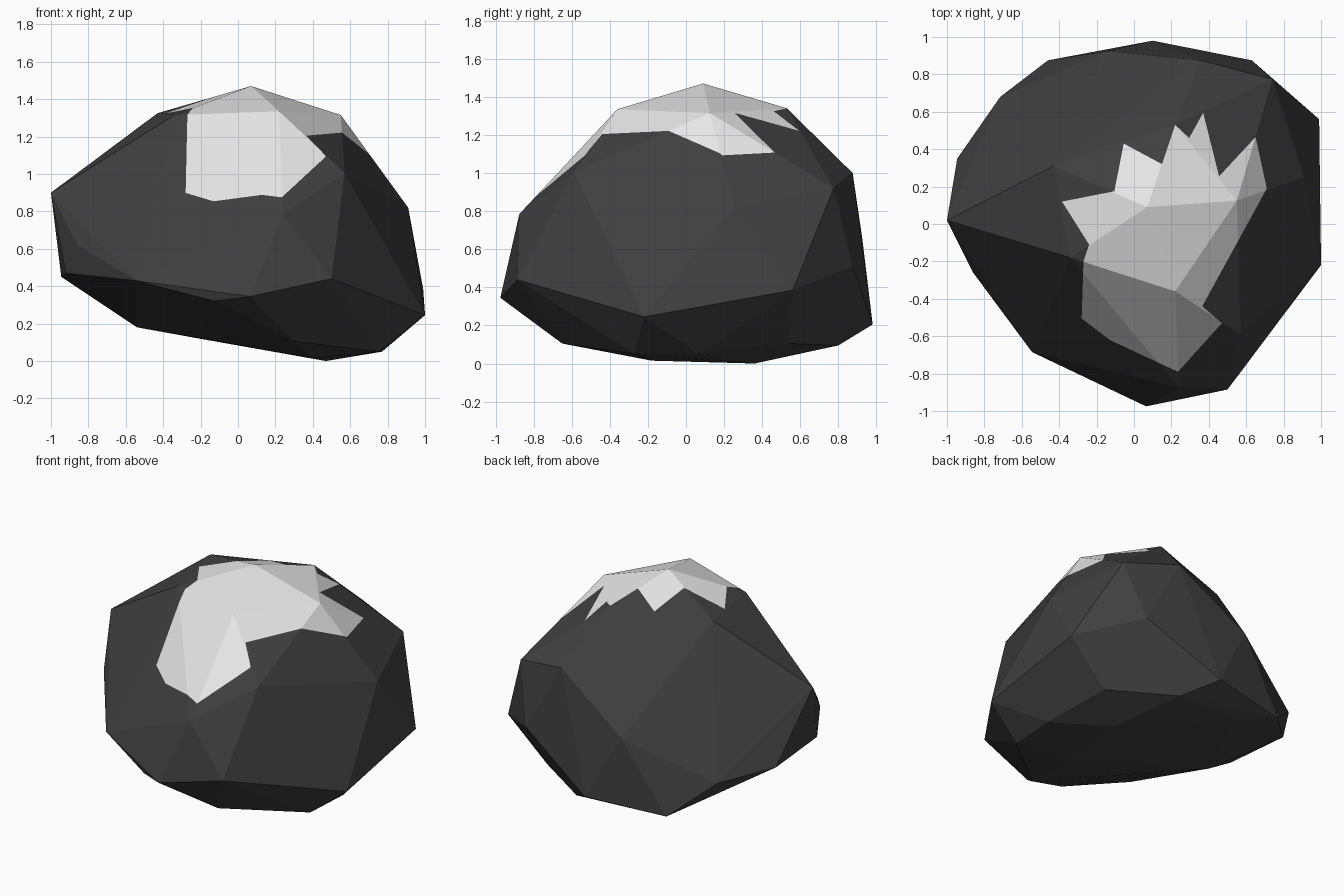
import bpy, bmesh
from mathutils import Vector

if "Cube" in bpy.data.objects:
    bpy.data.objects.remove(bpy.data.objects["Cube"])

# Corner points of the boulder, ring by ring; the convex hull makes the facets
CROWN = [(.07, .09, 1.47), (.22, -.36, 1.335), (-.43, .31, 1.325),
         (-.34, -.18, 1.315), (.55, .125, 1.315), (.22, .53, 1.34)]
SHOULDER = [(.57, -.59, 1.005), (.24, -.875, .785), (-1, .02, .9),
            (.91, .25, .82), (.74, .775, .92), (.355, .875, 1.0),
            (-.145, .925, .66), (-.86, -.26, .62), (-.235, -.72, .535)]
BELT = [(.065, -.975, .345), (.5, -.885, .44), (-.945, .35, .45),
        (-.92, -.14, .47), (-.545, -.685, .43), (1, -.22, .245),
        (.99, .56, .385), (.63, .875, .51), (.1, .98, .205),
        (-.715, .68, .4), (-.46, .875, .175), (-.125, -.865, .32)]
BASE = [(.3, -.65, .105), (.75, -.27, .05), (.77, .065, .05), (.47, .36, 0),
        (.7, .54, .105), (.29, .8, .095), (-.18, .77, .115),
        (-.54, .1, .18), (.4, -.18, .015)]

# Jagged edge of the snow, seen from above
SNOW = [(-.385, .12), (-.105, .175), (-.055, .43), (.15, .32), (.22, .53),
        (.295, .46), (.37, .595), (.455, .255), (.65, .465), (.71, .19),
        (.365, -.44), (.47, -.53), (.235, -.79), (-.13, -.62), (-.28, -.505),
        (-.27, -.2), (-.24, -.11)]


def material(name, rgb):
    m = bpy.data.materials.new(name)
    m.diffuse_color = (*rgb, 1)
    m.use_nodes = True
    m.node_tree.nodes["Principled BSDF"].inputs["Base Color"].default_value = m.diffuse_color
    return m


def in_snow(p):
    inside = False
    for (x1, y1), (x2, y2) in zip(SNOW, SNOW[1:] + SNOW[:1]):
        if (y1 > p.y) != (y2 > p.y) and p.x < x1 + (p.y - y1) * (x2 - x1) / (y2 - y1):
            inside = not inside
    return inside


# Boulder body
bm = bmesh.new()
for p in CROWN + SHOULDER + BELT + BASE:
    bm.verts.new(p)
hull = bmesh.ops.convex_hull(bm, input=bm.verts[:])
loose = [v for v in bm.verts if not v.link_faces]
bmesh.ops.delete(bm, geom=loose, context='VERTS')
bmesh.ops.recalc_face_normals(bm, faces=bm.faces[:])

# Cut the snow outline straight down into the upward faces
for a, b in zip(SNOW, SNOW[1:] + SNOW[:1]):
    bm.normal_update()
    faces = [f for f in bm.faces if f.normal.z > .05]
    geom = set(faces)
    for f in faces:
        geom.update(f.edges)
        geom.update(f.verts)
    bmesh.ops.bisect_plane(bm, geom=list(geom), dist=1e-5,
                           plane_co=Vector((*a, 0)),
                           plane_no=Vector((b[1] - a[1], a[0] - b[0], 0)))

# Snow inside the outline, rock elsewhere
bm.normal_update()
for f in bm.faces:
    f.material_index = int(f.normal.z > .05 and in_snow(f.calc_center_median()))

# Remove leftover cut lines from the flat facets
bmesh.ops.dissolve_limit(bm, angle_limit=.002, verts=bm.verts[:],
                         edges=bm.edges[:], delimit={'MATERIAL'})
bmesh.ops.triangulate(bm, faces=bm.faces[:])

mesh = bpy.data.meshes.new("snowy_boulder")
bm.to_mesh(mesh)
bm.free()
mesh.materials.append(material("dark rock", (.05, .05, .05)))
mesh.materials.append(material("snow", (.8, .8, .8)))
boulder = bpy.data.objects.new("snowy_boulder", mesh)
bpy.context.collection.objects.link(boulder)
